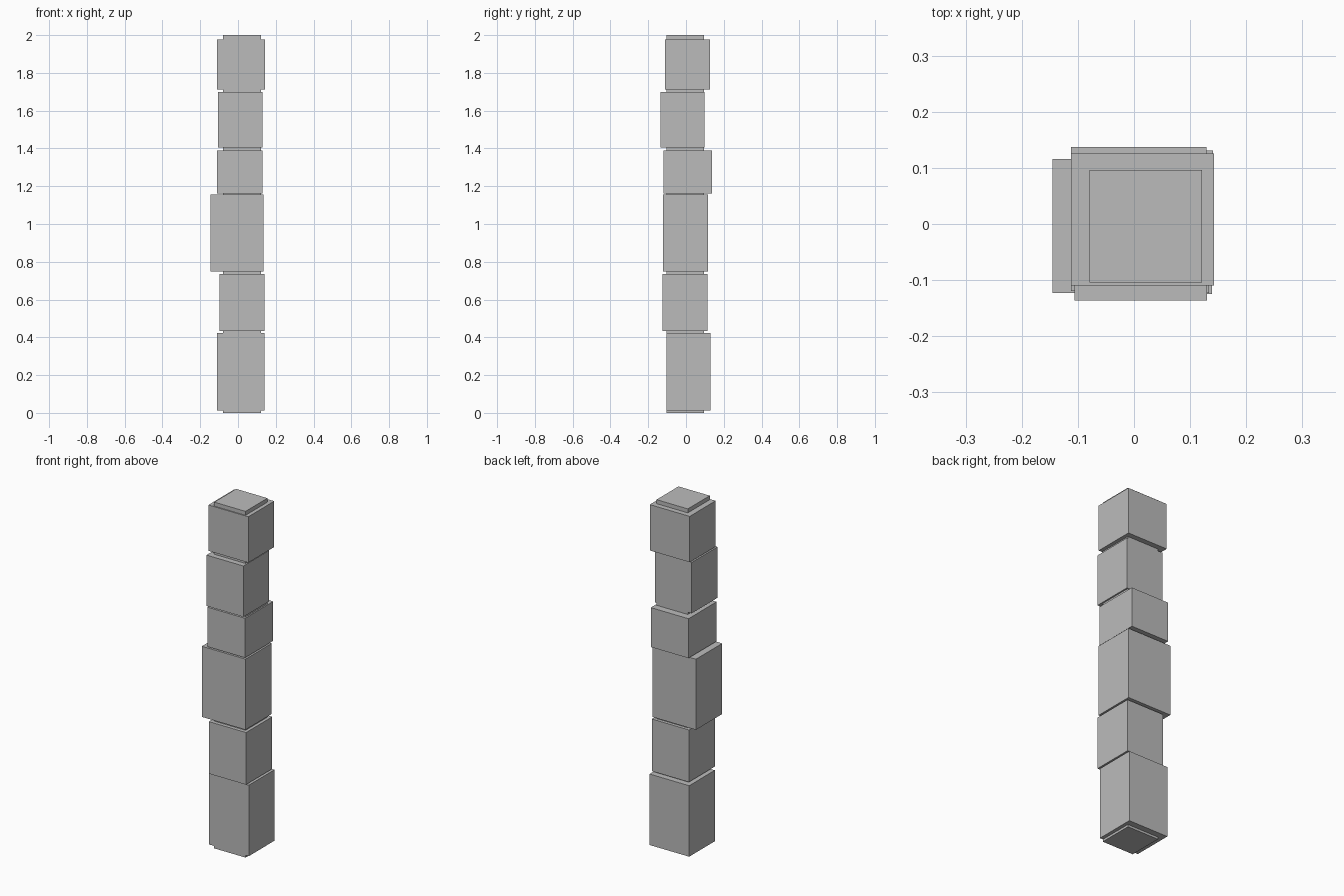
import bpy
from mathutils import Vector

if "Cube" in bpy.data.objects:
    bpy.data.objects.remove(bpy.data.objects["Cube"], do_unlink=True)

grey = bpy.data.materials.new("plain grey")
grey.use_nodes = True
color = (0.5, 0.5, 0.5, 1)
grey.diffuse_color = color
grey.node_tree.nodes["Principled BSDF"].inputs["Base Color"].default_value = color


def box(name, low, high):
    """Add a flat-faced box between two opposite corners."""
    low, high = Vector(low), Vector(high)
    bpy.ops.mesh.primitive_cube_add(size=1)
    obj = bpy.context.object
    obj.name = name
    for v in obj.data.vertices:
        v.co = (low + high) / 2 + v.co * (high - low)
    obj.data.materials.append(grey)


# Square core running the full height
box("core_post", (-0.079, -0.104, 0), (0.121, 0.096, 2))

# Uneven blocks threaded on the core, bottom to top
blocks = [
    ((-0.112, -0.103, 0.013), (0.141, 0.131, 0.423)),
    ((-0.099, -0.125, 0.434), (0.139, 0.114, 0.735)),
    ((-0.145, -0.123, 0.749), (0.134, 0.116, 1.157)),
    ((-0.112, -0.119, 1.162), (0.129, 0.137, 1.390)),
    ((-0.106, -0.136, 1.405), (0.130, 0.099, 1.699)),
    ((-0.112, -0.110, 1.712), (0.143, 0.126, 1.977)),
]
for i, (low, high) in enumerate(blocks, 1):
    box(f"stacked_block_{i}", low, high)
